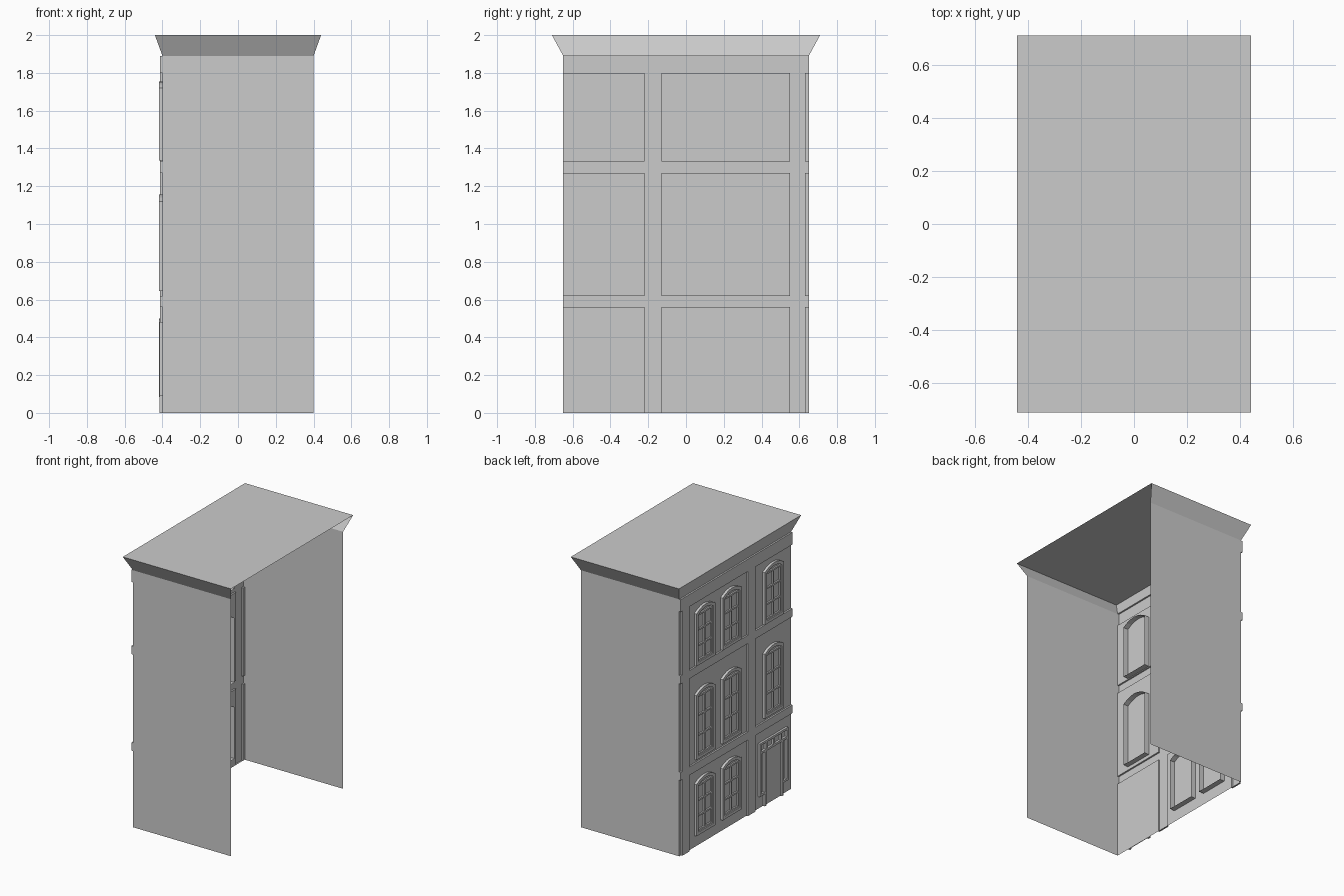
import bpy, bmesh, math

if "Cube" in bpy.data.objects:
    bpy.data.objects.remove(bpy.data.objects["Cube"])

WALL, RAISED, FRAME, BAR, INNER = -0.40, -0.412, -0.419, -0.411, -0.36


def make(name, faces):
    """Mesh object from a list of polygons, merging shared corners."""
    bm = bmesh.new()
    for f in faces:
        bm.faces.new([bm.verts.new(p) for p in f])
    bmesh.ops.remove_doubles(bm, verts=bm.verts, dist=1e-5)
    bmesh.ops.recalc_face_normals(bm, faces=bm.faces)
    me = bpy.data.meshes.new(name)
    bm.to_mesh(me)
    bm.free()
    ob = bpy.data.objects.new(name, me)
    bpy.context.collection.objects.link(ob)
    return ob


def bar(y0, y1, z0, z1, front=BAR):
    """Raised bar on the facade, open against the wall."""
    c = [(y0, z0), (y1, z0), (y1, z1), (y0, z1)]
    faces = [[(front, y, z) for y, z in c]]
    return faces + band(c, front, c, WALL, True)


def band(a, xa, b, xb, closed):
    """Strip of quads joining two outlines of equal length."""
    n = len(a)
    return [[(xa, *a[i]), (xa, *a[(i + 1) % n]), (xb, *b[(i + 1) % n]), (xb, *b[i])]
            for i in range(n if closed else n - 1)]


# facade sheet: recessed panels between raised pilasters and floor bands
ys = [-0.65, -0.22, -0.13, 0.55, 0.63, 0.65]
zs = [0, 0.56, 0.62, 1.27, 1.33, 1.80, 1.89]


def depth(i, j):
    if not (0 <= i < 5 and 0 <= j < 6):
        return WALL
    return WALL if i % 2 == 0 and j % 2 == 0 and j < 5 else RAISED


sheet = []
for i in range(6):
    for j in range(7):
        d = depth(i, j)
        if i < 5 and j < 6:
            sheet.append([(d, ys[i], zs[j]), (d, ys[i + 1], zs[j]),
                          (d, ys[i + 1], zs[j + 1]), (d, ys[i], zs[j + 1])])
        e = depth(i - 1, j)
        if j < 6 and d != e:
            sheet.append([(d, ys[i], zs[j]), (d, ys[i], zs[j + 1]),
                          (e, ys[i], zs[j + 1]), (e, ys[i], zs[j])])
        e = depth(i, j - 1)
        if i < 5 and d != e:
            sheet.append([(d, ys[i], zs[j]), (d, ys[i + 1], zs[j]),
                          (e, ys[i + 1], zs[j]), (e, ys[i], zs[j])])
make("facade", sheet)

# side walls, single sheets, open at the back
for name, y in (("side_wall_front", -0.65), ("side_wall_back", 0.65)):
    make(name, [[(-0.4, y, 0), (0.4, y, 0), (0.4, y, 1.89), (-0.4, y, 1.89)]])

# roof with flared cornice on three sides
low = [(0.4, -0.65, 1.89), (-0.4, -0.65, 1.89), (-0.4, 0.65, 1.89), (0.4, 0.65, 1.89)]
top = [(0.44, -0.71, 2), (-0.44, -0.71, 2), (-0.44, 0.71, 2), (0.44, 0.71, 2)]
make("roof_cornice", [top] + [[low[k], low[k + 1], top[k + 1], top[k]] for k in range(3)])


def arch(yc, w, z0, z1, rise):
    """Outline with a shallow arched head."""
    pts = [(yc - w / 2, z0), (yc + w / 2, z0)]
    for k in range(7):
        t = 1 - k / 3
        pts.append((yc + t * w / 2, z1 - rise * t * t))
    return pts


def window(name, yc, z0, z1, rows):
    w, t = 0.22, 0.022
    outer = arch(yc, w, z0, z1, 0.035)
    inner = arch(yc, w - 2 * t, z0 + t, z1 - t, 0.028)
    # arched surround with a reveal running through the wall
    faces = band(outer, FRAME, inner, FRAME, True)
    faces += band(inner, FRAME, inner, WALL, True)
    faces += band(outer, FRAME, outer, INNER, True)
    make(name + "_surround", faces)
    # sash border and glazing bars
    a, b = yc - w / 2 + t, yc + w / 2 - t
    lo, hi, s = z0 + t, z1 - t - 0.028, 0.012
    bars = bar(a, a + s, lo, hi) + bar(b - s, b, lo, hi)
    bars += bar(a + s, b - s, lo, lo + s) + bar(a + s, b - s, hi - s, hi)
    bars += bar(yc - s / 2, yc + s / 2, lo + s, hi - s)
    for r in range(1, rows):
        z = lo + (hi - lo) * r / rows
        for p, q in ((a + s, yc - s / 2), (yc + s / 2, b - s)):
            bars += bar(p, q, z - s / 2, z + s / 2)
    make(name + "_glazing_bars", bars)


# windows: a pair in the wide bay, one in the door bay on upper floors
for floor, z0, z1, rows in (("ground", 0.085, 0.50, 3), ("middle", 0.645, 1.155, 3),
                            ("upper", 1.335, 1.755, 3)):
    for k, yc in enumerate((0.365, 0.06, -0.43)):
        if floor == "ground" and k == 2:
            continue
        window(f"window_{floor}_{k + 1}", yc, z0, z1, rows)

# doorway: jambs to the ground, framed sidelights and a transom of panes
yc, hw = -0.43, 0.165
door = []
for s in (-1, 1):
    for d0, d1, z0, z1 in ((hw - 0.016, hw, 0.09, 0.48), (0.09, 0.108, 0, 0.40),
                           (0.108, hw - 0.016, 0.09, 0.106)):
        a, b = sorted((yc + s * d0, yc + s * d1))
        door += bar(a, b, z0, z1, -0.416)
door += bar(yc - hw + 0.016, yc + hw - 0.016, 0.464, 0.48, -0.416)
door += bar(yc - hw + 0.016, yc + hw - 0.016, 0.40, 0.416, -0.416)
for k in (-1, 0, 1):
    y = yc + k * 0.085
    door += bar(y - 0.008, y + 0.008, 0.416, 0.464, -0.416)
make("door_frame", door)
make("door_leaf", bar(yc - 0.09, yc + 0.09, 0, 0.40, -0.404))
